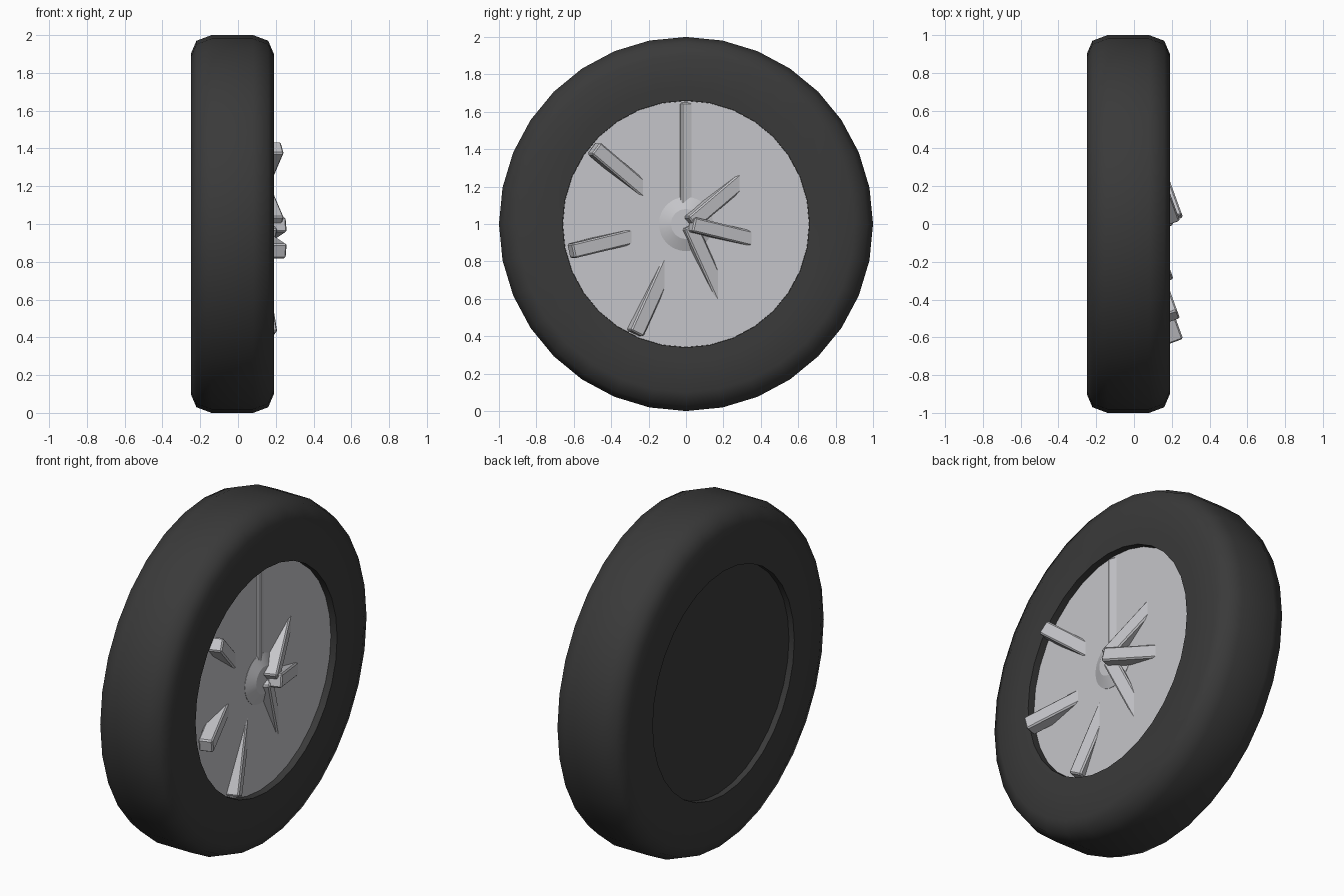
import bpy, bmesh, math
from mathutils import Matrix, Vector

if "Cube" in bpy.data.objects:
    bpy.data.objects.remove(bpy.data.objects["Cube"])


def material(name, rgb):
    m = bpy.data.materials.new(name)
    m.diffuse_color = (*rgb, 1)
    m.use_nodes = True
    m.node_tree.nodes["Principled BSDF"].inputs["Base Color"].default_value = m.diffuse_color
    return m


rubber = material("dark rubber", (0.042, 0.042, 0.042))
metal = material("light metal", (0.56, 0.56, 0.585))
CENTRE = Vector((0, 0, 1))


def finish(bm, name, mat, angle):
    bmesh.ops.recalc_face_normals(bm, faces=bm.faces[:])
    mesh = bpy.data.meshes.new(name)
    bm.to_mesh(mesh)
    bm.free()
    mesh.materials.append(mat)
    ob = bpy.data.objects.new(name, mesh)
    bpy.context.collection.objects.link(ob)
    bpy.ops.object.select_all(action='DESELECT')
    ob.select_set(True)
    bpy.context.view_layer.objects.active = ob
    bpy.ops.object.shade_smooth_by_angle(angle=math.radians(angle))
    return ob


def lathe(name, profile, mat, angle=50, sides=32):
    """Turn an (x, radius) profile around the axle and cap both ends."""
    bm = bmesh.new()
    rings = []
    for x, r in profile:
        rings.append([bm.verts.new((x, r * math.sin(a), 1 + r * math.cos(a)))
                      for a in (2 * math.pi * i / sides for i in range(sides))])
    for a, b in zip(rings, rings[1:]):
        for i in range(sides):
            j = (i + 1) % sides
            bm.faces.new((a[i], a[j], b[j], b[i]))
    bm.faces.new(rings[0])
    bm.faces.new(rings[-1])
    return finish(bm, name, mat, angle)


# Tyre with a closed, slightly recessed back
lathe("tyre", [(-0.21, 0.66), (-0.245, 0.66), (-0.25, 0.74), (-0.25, 0.90),
               (-0.22, 0.97), (-0.14, 1.0), (0.08, 1.0), (0.16, 0.97),
               (0.19, 0.90), (0.19, 0.74), (0.185, 0.66), (0.13, 0.66)], rubber)

# Wheel disc and low hub cap
lathe("wheel_disc", [(0.10, 0.659), (0.145, 0.659)], metal)
lathe("hub_cap", [(0.13, 0.145), (0.147, 0.145), (0.175, 0.08)], metal, 20)

# Seven spokes, each twisted about its own vertical axis so half sinks into the disc
for k in range(7):
    a = math.radians(360 / 7 * k)
    bm = bmesh.new()
    bmesh.ops.create_cube(bm, size=1)
    bmesh.ops.scale(bm, vec=(0.08, 0.08, 0.64), verts=bm.verts[:])
    bmesh.ops.bevel(bm, geom=bm.edges[:], offset=0.008, segments=1, affect='EDGES')
    place = Vector((0.113, -0.33 * math.sin(a), 0.33 * math.cos(a))) + CENTRE
    bm.transform(Matrix.Translation(place)
                 @ Matrix.Rotation(math.radians(20), 4, 'Z')
                 @ Matrix.Rotation(a, 4, 'X'))
    finish(bm, f"spoke_{k + 1}", metal, 30)
